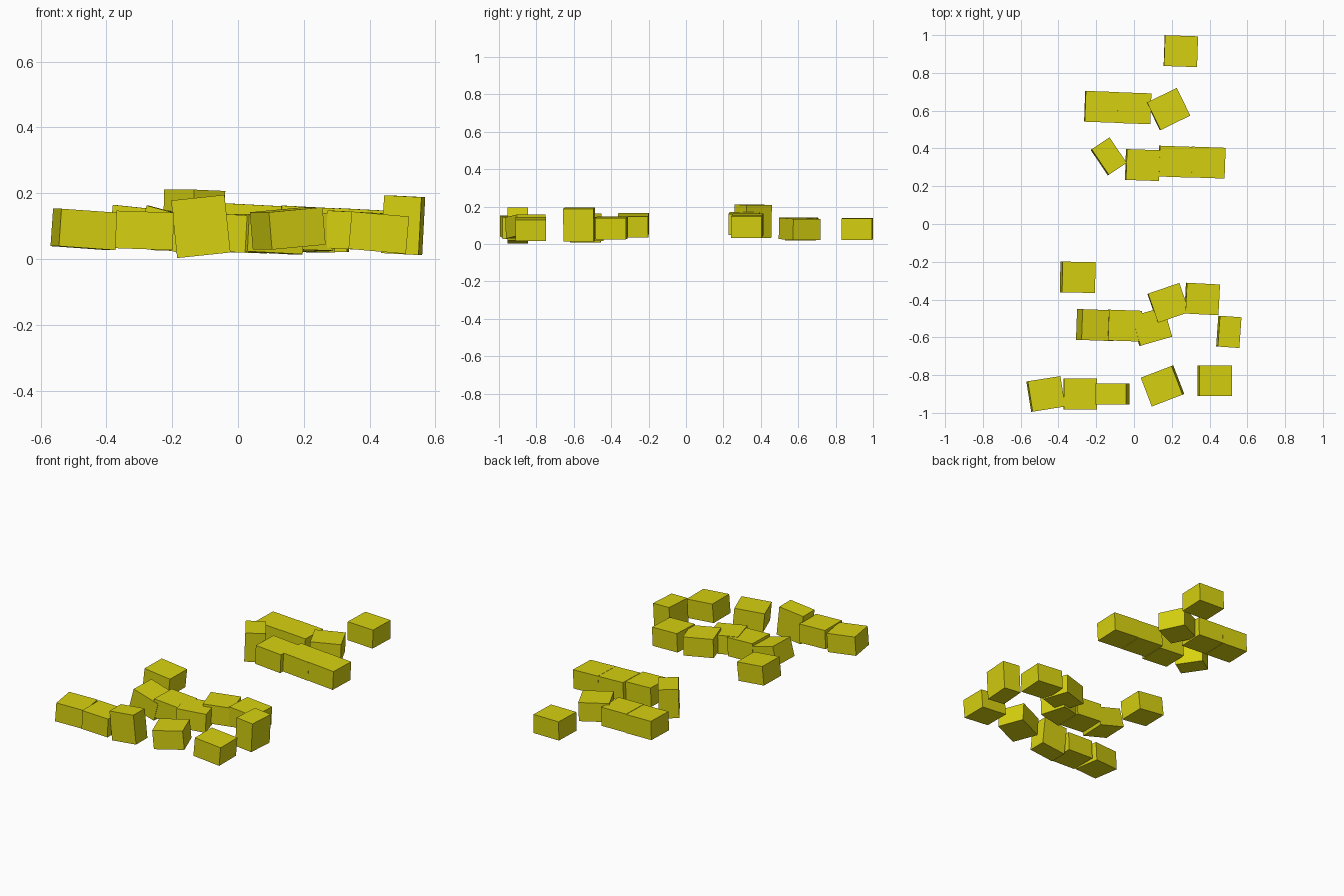
import bpy
from math import radians

cube = bpy.data.objects.get("Cube")
if cube:
    bpy.data.objects.remove(cube)

YELLOW = (0.68, 0.64, 0.005, 1)
mat = bpy.data.materials.new("yellow")
mat.use_nodes = True
mat.diffuse_color = YELLOW
bsdf = mat.node_tree.nodes["Principled BSDF"]
bsdf.inputs["Base Color"].default_value = YELLOW

# Every block has the same size, lying flat, standing up or standing sideways
FLAT = (0.175, 0.163, 0.114)
UPRIGHT = (0.114, 0.163, 0.176)
SIDEWAYS = (0.163, 0.11, 0.176)


def block(name, size, place, yaw=0, tilt=0):
    bpy.ops.mesh.primitive_cube_add(size=1, location=place)
    ob = bpy.context.object
    ob.name = name
    ob.scale = size
    ob.rotation_euler = (0, radians(tilt), radians(yaw))
    ob.data.materials.append(mat)


# Back cluster
block("back_block", FLAT, (0.248, 0.915, 0.08), -2, 1)
block("back_row_block_right", FLAT, (-0.172, 0.62, 0.081), -2, 2)
block("back_row_block_middle", FLAT, (0.0, 0.613, 0.077), -2, 2)
block("back_row_block_turned", FLAT, (0.182, 0.608, 0.08), 26, 2)
block("inner_row_block_upright", UPRIGHT, (-0.134, 0.358, 0.121), 34, 2)
block("inner_row_block_middle", FLAT, (0.045, 0.312, 0.108), -2, 3)
block("inner_row_block_left", FLAT, (0.22, 0.33, 0.101), -2, 3)
block("inner_row_block_end", FLAT, (0.392, 0.325, 0.093), -2, 3)

# Front cluster, rear blocks
block("front_cluster_rear_block", FLAT, (-0.298, -0.282, 0.099), -1, 6)
block("arch_block_right", FLAT, (0.182, -0.418, 0.085), 19, 2)
block("arch_block_left", FLAT, (0.361, -0.397, 0.086), -3, 3)
block("standing_block_left", UPRIGHT, (0.502, -0.571, 0.103), -4, 3)

# Front cluster, middle row
block("middle_row_block_tilted", FLAT, (-0.205, -0.535, 0.085), -2, 15)
block("middle_row_block_centre", FLAT, (-0.05, -0.538, 0.08), -2, 3)
block("middle_row_block_turned", FLAT, (0.093, -0.543, 0.076), 16, 3)

# Front cluster, front row
block("front_row_block_right", FLAT, (-0.467, -0.9, 0.09), 9, 4)
block("front_row_block_middle", FLAT, (-0.284, -0.9, 0.087), 0, 2)
block("front_row_block_upright", SIDEWAYS, (-0.113, -0.9, 0.099), 0, -6)
block("front_row_block_turned", FLAT, (0.151, -0.857, 0.093), 21, -5)
block("front_row_block_left", FLAT, (0.428, -0.83, 0.08), 0, 5)
